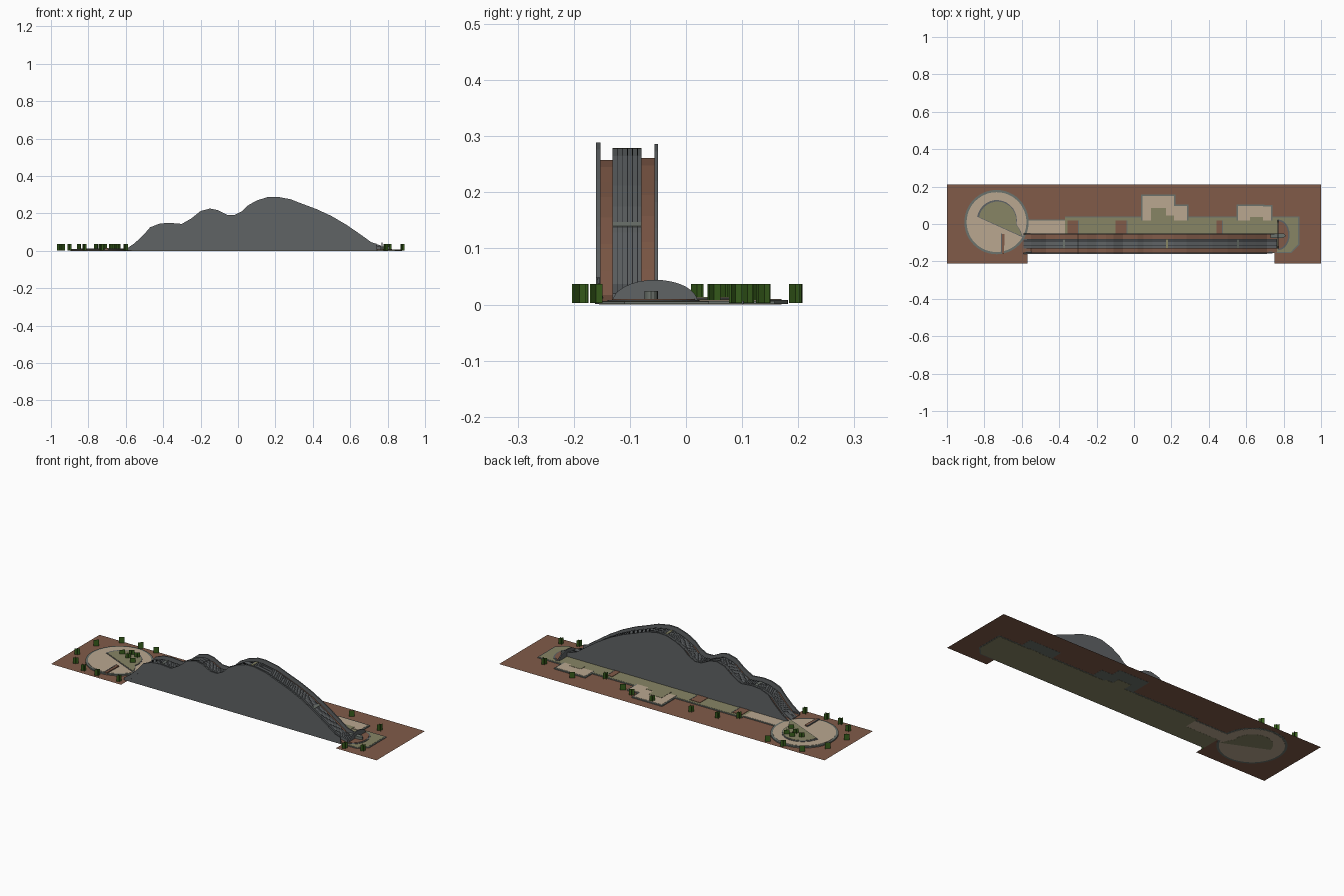
import bpy, bmesh, math, random

if "Cube" in bpy.data.objects:
    bpy.data.objects.remove(bpy.data.objects["Cube"])
random.seed(4)

def mat(name, r, g, b):
    m = bpy.data.materials.new(name)
    m.diffuse_color = (r, g, b, 1)
    m.use_nodes = True
    m.node_tree.nodes["Principled BSDF"].inputs["Base Color"].default_value = m.diffuse_color
    return m

BROWN = mat("brown soil", 0.22, 0.105, 0.066)
GRAY = mat("slate gray", 0.115, 0.125, 0.13)
DARK = mat("dark gray", 0.02, 0.022, 0.025)
BEIGE = mat("beige paving", 0.49, 0.39, 0.28)
OLIVE = mat("olive lawn", 0.245, 0.235, 0.13)
RIM = mat("edging gray", 0.15, 0.17, 0.15)
GREEN = mat("leaf green", 0.04, 0.115, 0.012)

def make(name, bm, material):
    bmesh.ops.recalc_face_normals(bm, faces=bm.faces[:])
    me = bpy.data.meshes.new(name)
    bm.to_mesh(me)
    bm.free()
    me.materials.append(material)
    ob = bpy.data.objects.new(name, me)
    bpy.context.collection.objects.link(ob)
    return ob

def slab(name, pts, z0, z1, material):
    """Extrude a flat outline from z0 to z1."""
    bm = bmesh.new()
    f = bm.faces.new([bm.verts.new((x, y, z0)) for x, y in pts])
    if z1 > z0:
        ext = bmesh.ops.extrude_face_region(bm, geom=[f])
        for v in ext["geom"]:
            if isinstance(v, bmesh.types.BMVert):
                v.co.z = z1
        if f not in bm.faces[:]:
            bm.faces.new([v for v in f.verts])
    return make(name, bm, material)

def rect(x0, x1, y0, y1):
    return [(x0, y0), (x1, y0), (x1, y1), (x0, y1)]

def arc(cx, cy, rx, ry, a0, a1, n):
    return [(cx + rx * math.cos(math.radians(a0 + (a1 - a0) * i / n)),
             cy + ry * math.sin(math.radians(a0 + (a1 - a0) * i / n))) for i in range(n + 1)]

# Wave profile shared by walls, planters and road
WAVE = [(-.59, .014), (-.55, .042), (-.5, .09), (-.47, .125), (-.42, .144), (-.37, .149),
        (-.3, .143), (-.25, .172), (-.2, .212), (-.15, .225), (-.11, .217), (-.06, .192),
        (-.02, .19), (.02, .21), (.05, .24), (.1, .268), (.16, .287), (.21, .288), (.28, .275),
        (.35, .248), (.42, .222), (.5, .185), (.58, .138), (.65, .09), (.71, .047), (.765, .03)]

def height(x):
    for (xa, za), (xb, zb) in zip(WAVE, WAVE[1:]):
        if x <= xb:
            return za + (zb - za) * max(0, x - xa) / (xb - xa)
    return WAVE[-1][1]

def wave(name, y0, y1, top, bottom, material, xa=-.59, xb=.765):
    """Strip following the wave; bottom None reaches the ground."""
    xs = [xa] + [x for x, z in WAVE if xa < x < xb] + [xb]
    bm = bmesh.new()
    rings = []
    for x in xs:
        t = max(.006, height(x) + top)
        b = .002 if bottom is None else max(.003, height(x) + bottom)
        rings.append([bm.verts.new(c) for c in
                      ((x, y0, b), (x, y1, b), (x, y1, t), (x, y0, t))])
    for a, b in zip(rings, rings[1:]):
        for i in range(4):
            j = (i + 1) % 4
            bm.faces.new((a[i], a[j], b[j], b[i]))
    bm.faces.new(rings[0])
    bm.faces.new(rings[-1])
    return make(name, bm, material)

# Ground sheet with the front notch
slab("ground", [(-1, -.2125), (-.57, -.2125), (-.57, -.156), (.75, -.156), (.75, -.2125),
                (1, -.2125), (1, .2125), (-1, .2125)], .0015, .0015, BROWN)

# Wave structure
wave("front_wall", -.158, -.153, 0, None, GRAY, xb=.74)
wave("front_coping", -.160, -.152, .001, -.026, GRAY, xb=.71)
wave("back_wall", -.056, -.050, -.002, None, GRAY, xb=.765)
wave("front_planter", -.153, -.131, -.030, -.036, BROWN)
wave("back_planter", -.079, -.056, -.027, -.033, BROWN)
wave("road", -.131, -.079, -.010, -.036, GRAY)
for i in range(5):
    y = -.123 + i * .009
    wave("lane_line_%d" % i, y, y + .0012, -.0092, -.012, DARK)
for i, (x, m) in enumerate(((-.38, RIM), (.17, OLIVE), (.55, RIM))):
    wave("road_band_%d" % i, -.131, -.079, -.0085, -.012, m, x, x + .012)
slab("wave_base", rect(-.58, .74, -.158, -.153 + .005), .002, .015, GRAY)
slab("wave_floor", rect(-.57, .76, -.155, -.05), 0, .001, OLIVE)

# Round plaza on the left
C = (-.735, .01)
slab("plaza_rim", arc(*C, .172, .172, 0, 352.5, 47), .001, .008, RIM)
slab("plaza_paving", arc(*C, .160, .160, 0, 352.5, 47), .0004, .0095, BEIGE)
lawn = [(-.6, -.065), (-.61, -.035), (-.632, 0)] + arc(-.73, .02, .1, .1, 0, 170, 14)
slab("plaza_lawn_edge", [(C[0] + .05 + (x - C[0] - .05) * 1.07, .02 + (y - .02) * 1.08)
                         for x, y in lawn], .002, .0115, GRAY)
slab("plaza_lawn", lawn, 0, .013, OLIVE)
slab("plaza_bench", [(-.71, -.155), (-.695, -.158), (-.692, -.055), (-.707, -.052)], .003, .015, BROWN)
slab("plaza_bench_edge", rect(-.712, -.707, -.155, -.052), .003, .016, GRAY)

# Long path behind the wave
slab("entry_edge", rect(-.6, -.37, -.05, .025), .001, .005, RIM)
slab("entry_paving", rect(-.6, -.37, -.05, .018), .0003, .006, BEIGE)
slab("path_edge", rect(-.37, .76, -.05, .041), .001, .005, RIM)
slab("path_lawn", rect(-.37, .76, -.05, .034), 0, .006, OLIVE)
for i, (a, b) in enumerate(((-.355, -.3), (-.1, -.04), (.44, .47))):
    slab("path_step_%d" % i, rect(a, b, -.05, .02), .003, .008, BROWN)
    slab("path_step_edge_%d" % i, rect(b, b + .005, -.05, .02), .003, .009, RIM)

# Terraces: stepped outlines, each with an edging slab below
def terrace(name, x0, x1, x2, y0, y1, y2):
    for part, g, z, m in (("_edge", .008, .0065, RIM), ("_paving", 0, .0078, BEIGE)):
        slab(name + part, [(x0 - g, y0), (x2 + g, y0), (x2 + g, y1 + g), (x1 + g, y1 + g),
                           (x1 + g, y2 + g), (x0 - g, y2 + g)], .001 - g * .02, z, m)

terrace("large_terrace", .045, .215, .283, .02, .095, .15)
terrace("small_terrace", .555, .69, .732, .02, .0945, .095)
slab("large_terrace_lawn", [(.09, 0), (.215, 0), (.215, .045), (.17, .045), (.17, .085), (.09, .085)],
     0, .009, OLIVE)
slab("small_terrace_lawn", rect(.62, .69, 0, .038), 0, .009, OLIVE)

# Right end garden
slab("end_edge", [(.74, -.156), (.84, -.156), (.885, -.11), (.885, .041), (.74, .041)], .001, .005, RIM)
slab("end_lawn", [(.745, -.15), (.837, -.15), (.878, -.107), (.878, .034), (.745, .034)], 0, .006, OLIVE)
slab("end_bed_edge", arc(.77, -.058, .062, .082, -90, 90, 14), .002, .008, GRAY)
slab("end_bed", arc(.77, -.058, .054, .074, -90, 90, 14), .002, .010, BROWN)
slab("end_tongue", arc(.79, -.062, .02, .012, -90, 90, 8) + [(.73, -.05), (.73, -.074)], .003, .024, RIM)

# Half-round end wall, standing across the foot of the road
bm = bmesh.new()
f = bm.faces.new([bm.verts.new((.766, y, z)) for y, z in arc(-.055, .004, .076, .04, 0, 180, 16)])
ext = bmesh.ops.extrude_face_region(bm, geom=[f])
for v in ext["geom"]:
    if isinstance(v, bmesh.types.BMVert):
        v.co.x = .772
make("end_wall", bm, GRAY)

# Shrubs: upright crossed leaf cards
SHRUBS = [(-.935, .093), (-.85, .195), (-.735, .197), (-.64, .195), (-.955, -.047), (-.9, -.14),
          (-.73, -.192), (-.6, -.187), (-.82, -.185), (-.76, .07), (-.71, .05), (-.68, .085),
          (-.72, .095), (-.66, .02), (.60, .14), (.81, .088), (.88, -.16), (.79, -.19),
          (.46, .05), (.31, .11), (.24, .135), (.11, .14), (-.12, .125), (-.27, .11), (-.36, .05)]
for i, (x, y) in enumerate(SHRUBS):
    bm = bmesh.new()
    a = math.radians(45 + random.uniform(-12, 12))
    for k in (0, math.pi / 2):
        dx, dy = .014 * math.cos(a + k), .014 * math.sin(a + k)
        bm.faces.new([bm.verts.new(c) for c in
                      ((x - dx, y - dy, .003), (x + dx, y + dy, .003),
                       (x + dx, y + dy, .037), (x - dx, y - dy, .037))])
    make("shrub_%d" % i, bm, GREEN)
